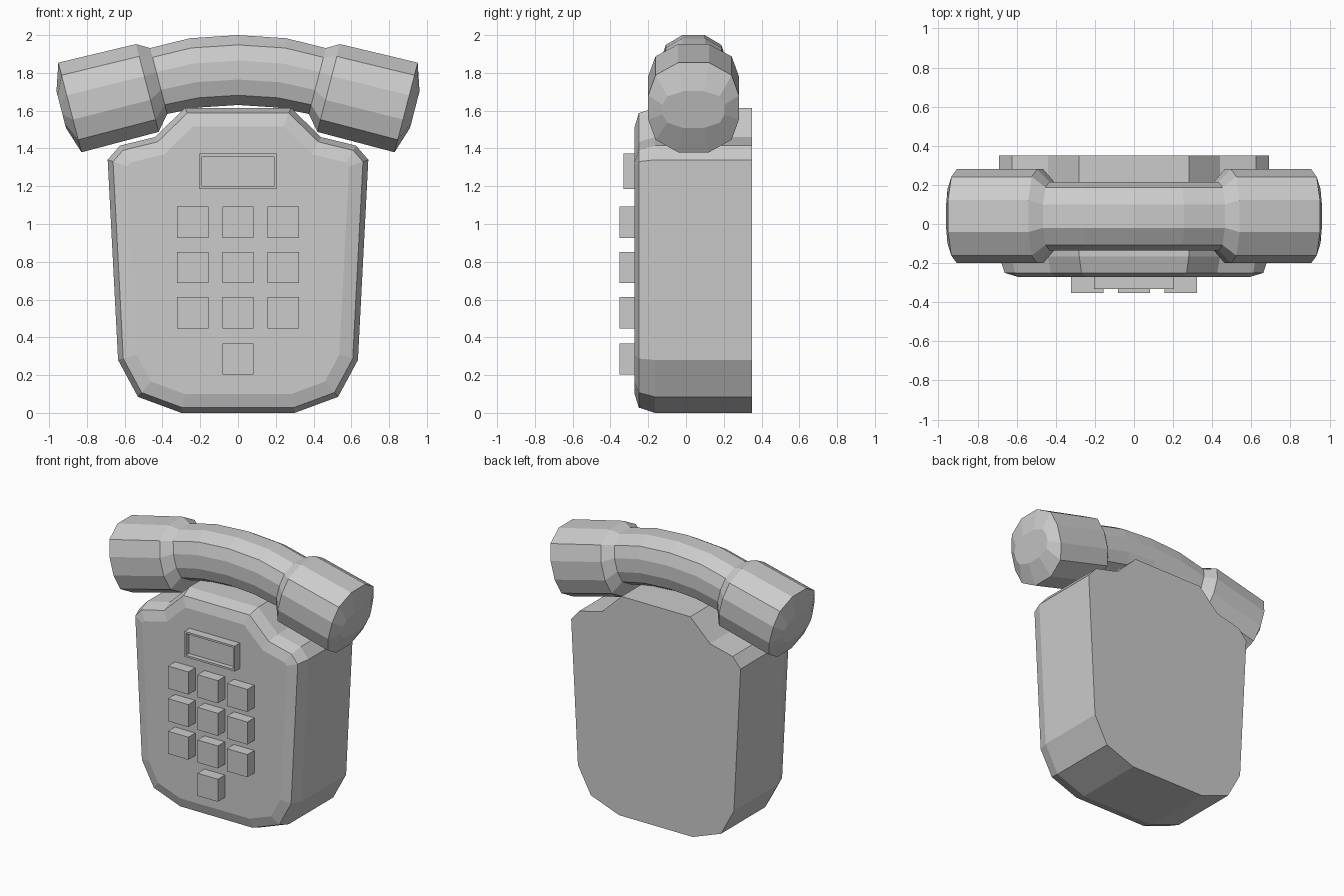
import bpy
import bmesh
import math
from mathutils import Vector

cube = bpy.data.objects.get("Cube")
if cube:
    bpy.data.objects.remove(cube, do_unlink=True)

grey = bpy.data.materials.new("light_grey")
grey.use_nodes = True
colour = (0.6, 0.6, 0.6, 1)
grey.diffuse_color = colour
grey.node_tree.nodes["Principled BSDF"].inputs["Base Color"].default_value = colour


def finish(bm, name):
    bmesh.ops.recalc_face_normals(bm, faces=bm.faces[:])
    mesh = bpy.data.meshes.new(name)
    bm.to_mesh(mesh)
    bm.free()
    mesh.materials.append(grey)
    obj = bpy.data.objects.new(name, mesh)
    bpy.context.collection.objects.link(obj)
    return obj


def loft(rings, name):
    """Skin a list of equal-length point rings and cap both ends."""
    bm = bmesh.new()
    loops = [[bm.verts.new(p) for p in ring] for ring in rings]
    for a, b in zip(loops, loops[1:]):
        for i in range(len(a)):
            j = (i + 1) % len(a)
            bm.faces.new((a[i], a[j], b[j], b[i]))
    bm.faces.new(loops[0])
    bm.faces.new(loops[-1])
    return finish(bm, name)


def inset(points, d):
    """Offset a counter-clockwise outline inward by d."""
    result = []
    for i, p in enumerate(points):
        e1 = (p - points[i - 1]).normalized()
        e2 = (points[(i + 1) % len(points)] - p).normalized()
        n1, n2 = Vector((-e1.y, e1.x)), Vector((-e2.y, e2.x))
        result.append(p + (n1 + n2) * d / (1 + n1.dot(n2)))
    return result


def box(bm, x0, x1, y0, y1, z0, z1):
    verts = bmesh.ops.create_cube(bm, size=1)["verts"]
    for v in verts:
        v.co = ((x0 + x1) / 2 + v.co.x * (x1 - x0),
                (y0 + y1) / 2 + v.co.y * (y1 - y0),
                (z0 + z1) / 2 + v.co.z * (z1 - z0))


# Body: symmetric outline with a softened front edge
half = [(0.30, 0), (0.53, 0.085), (0.635, 0.28), (0.69, 1.34),
        (0.625, 1.415), (0.44, 1.46), (0.28, 1.615)]
outline = [Vector(p) for p in half] + [Vector((-x, z)) for x, z in reversed(half)]
layers = [(0.35, 0), (-0.165, 0), (-0.25, 0.028), (-0.272, 0.1)]
loft([[(p.x, y, p.y) for p in inset(outline, d)] for y, d in layers], "body")

# Handset: rounded section swept along a drooping path
quarter = [(1, 0.27), (0.84, 0.72), (0.34, 1)]
upper = quarter + [(-a, b) for a, b in reversed(quarter)]
section = upper + [(-a, -b) for a, b in upper]
# x, z, tilt in degrees, half depth, half height
stations = [(0, 1.815, 0, 0.175, 0.185), (0.23, 1.8, 8, 0.175, 0.185),
            (0.42, 1.757, 14.5, 0.175, 0.18), (0.48, 1.72, 14.5, 0.24, 0.24),
            (0.89, 1.617, 14.5, 0.24, 0.245), (0.936, 1.606, 14.5, 0.165, 0.1)]
path = [(-x, z, -t, hy, hz) for x, z, t, hy, hz in reversed(stations[1:])] + stations
rings = []
for x, z, tilt, hy, hz in path:
    s, c = math.sin(math.radians(tilt)), math.cos(math.radians(tilt))
    rings.append([(x + b * hz * s, 0.04 + a * hy, z + b * hz * c) for a, b in section])
loft(rings, "handset")

# Keypad: three rows of three keys and one below
bm = bmesh.new()
keys = [(x, z) for z in (1.01, 0.77, 0.53) for x in (-0.24, 0, 0.24)] + [(0, 0.285)]
for x, z in keys:
    box(bm, x - 0.083, x + 0.083, -0.353, -0.265, z - 0.083, z + 0.083)
finish(bm, "keypad_buttons")

# Display: block with a recessed window
bm = bmesh.new()
box(bm, -0.205, 0.205, -0.332, -0.265, 1.185, 1.372)
front = min(bm.faces, key=lambda f: f.calc_center_median().y)
bmesh.ops.inset_region(bm, faces=[front], thickness=0.02)
window = bmesh.ops.extrude_discrete_faces(bm, faces=[front])["faces"][0]
for v in window.verts:
    v.co.y += 0.035
finish(bm, "display")
